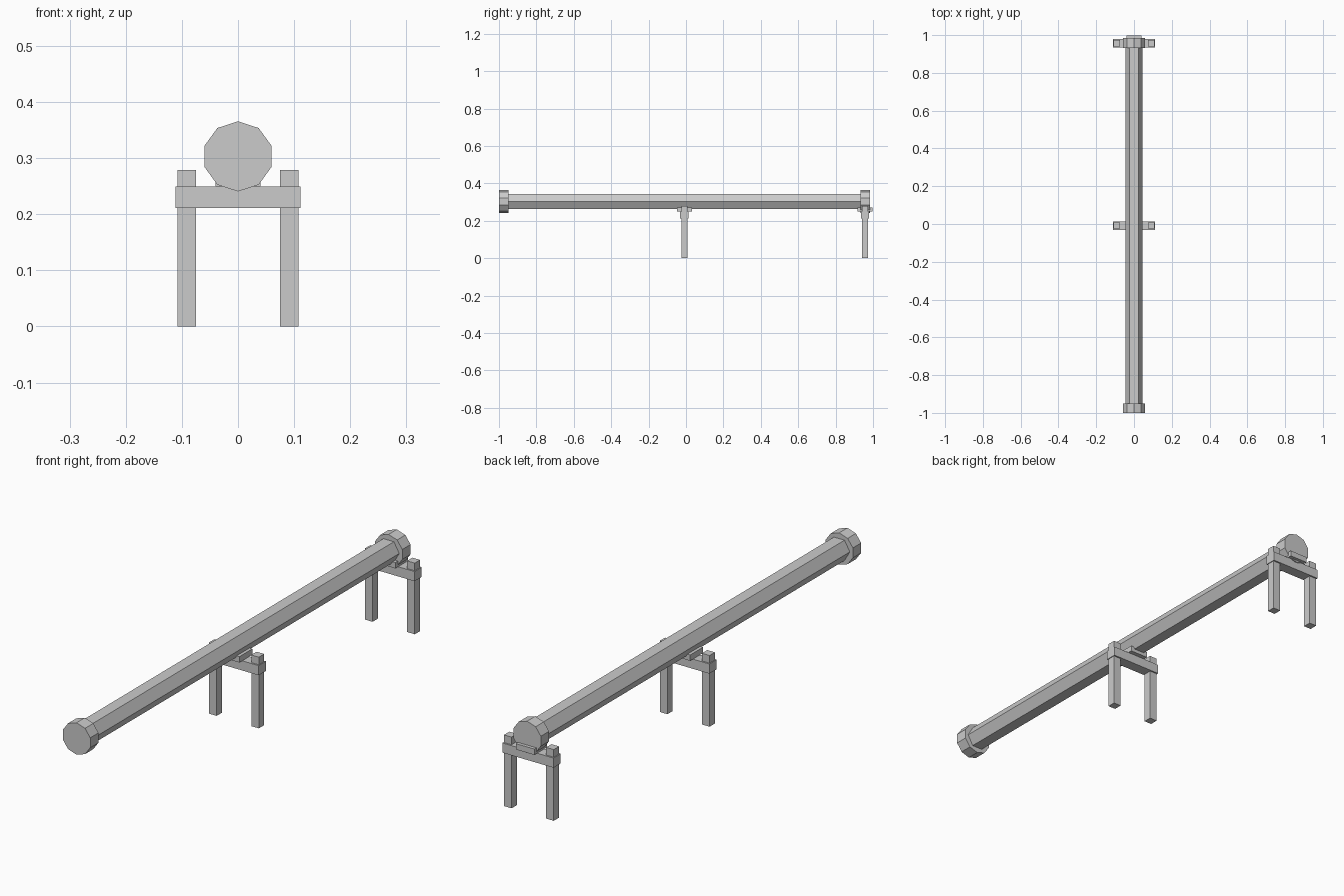
import bpy, bmesh, math

if "Cube" in bpy.data.objects:
    bpy.data.objects.remove(bpy.data.objects["Cube"])

grey = bpy.data.materials.new("pipe_grey")
grey.diffuse_color = (0.6, 0.6, 0.6, 1)
grey.use_nodes = True
grey.node_tree.nodes["Principled BSDF"].inputs["Base Color"].default_value = grey.diffuse_color

AXIS_Z = 0.303                      # height of the pipe's centre line


def finish(name, bm):
    bmesh.ops.recalc_face_normals(bm, faces=bm.faces)
    mesh = bpy.data.meshes.new(name)
    bm.to_mesh(mesh)
    bm.free()
    mesh.materials.append(grey)
    obj = bpy.data.objects.new(name, mesh)
    bpy.context.collection.objects.link(obj)
    return obj


def box(name, x0, x1, y0, y1, z0, z1):
    bm = bmesh.new()
    bmesh.ops.create_cube(bm, size=1)
    for v in bm.verts:
        v.co.x = x1 if v.co.x > 0 else x0
        v.co.y = y1 if v.co.y > 0 else y0
        v.co.z = z1 if v.co.z > 0 else z0
    return finish(name, bm)


def prism(name, sides, radius, start, y0, y1):
    """Flat-sided cylinder along y, first corner at angle start."""
    bm = bmesh.new()
    rings = []
    for y in (y0, y1):
        rings.append([bm.verts.new((radius * math.cos(start + math.tau * i / sides), y,
                                    AXIS_Z + radius * math.sin(start + math.tau * i / sides)))
                      for i in range(sides)])
    for ring in rings:
        bm.faces.new(ring)
    a, b = rings
    for i in range(sides):
        j = (i + 1) % sides
        bm.faces.new((a[i], a[j], b[j], b[i]))
    return finish(name, bm)


# Six-sided pipe with a ten-sided flange at each end
prism("pipe", 6, 0.046, 0, -0.99, 0.975)
prism("front_flange", 10, 0.0625, math.pi / 2, -1.0, -0.949)
prism("rear_flange", 10, 0.0625, math.pi / 2, 0.933, 0.984)

# Two trestles: legs, cross beam and the saddle under the pipe
for place, y in (("middle", -0.0085), ("rear", 0.957)):
    for side, s in (("left", -1), ("right", 1)):
        xs = sorted((s * 0.075, s * 0.108))
        box(f"{place}_{side}_leg", *xs, y - 0.0165, y + 0.0165, 0, 0.279)
    box(f"{place}_beam", -0.111, 0.111, y - 0.0225, y + 0.0225, 0.211, 0.249)
    box(f"{place}_saddle", -0.04, 0.04, y - 0.04, y + 0.04, 0.249, 0.272)
